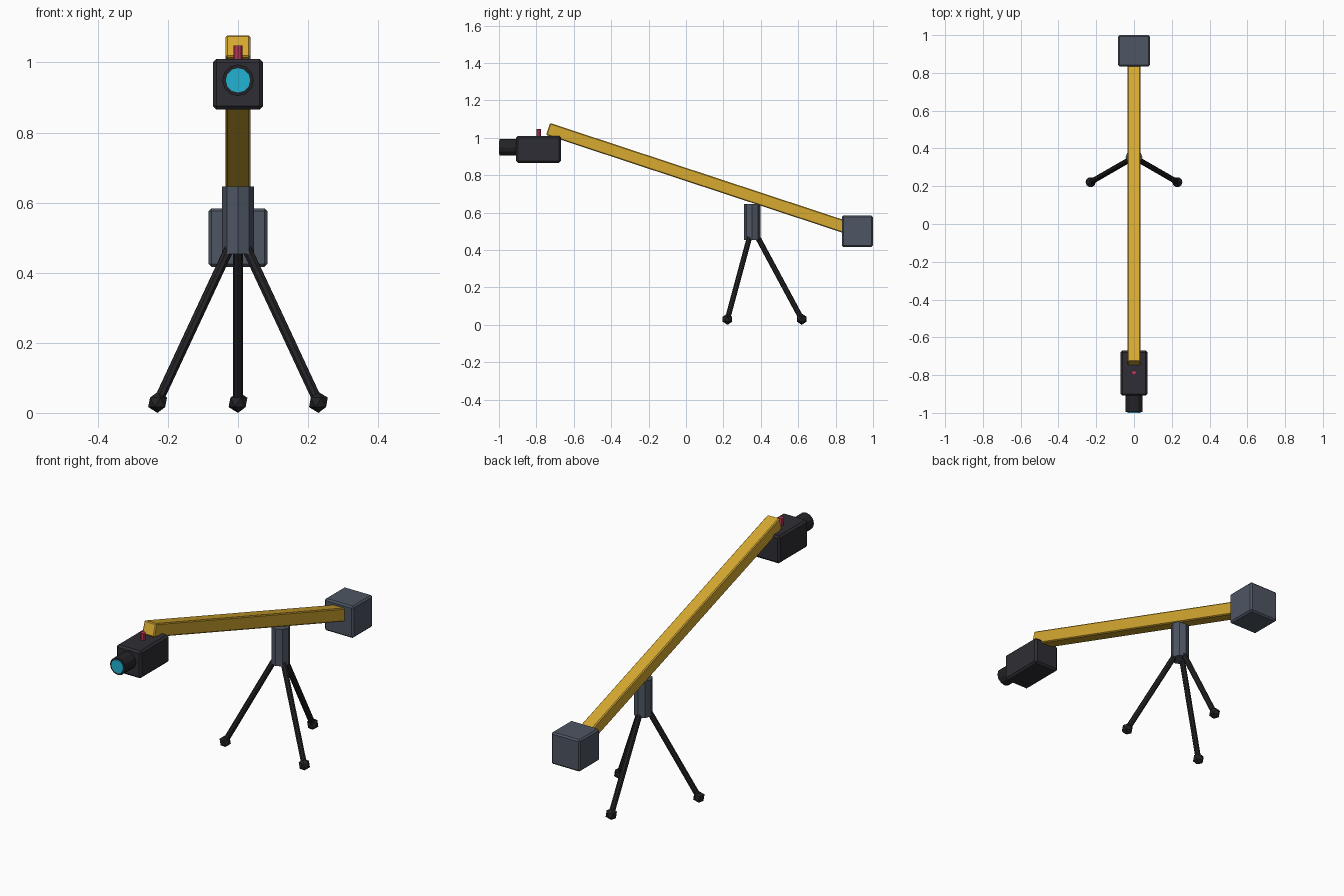
import bpy, math
from mathutils import Vector

if "Cube" in bpy.data.objects:
    bpy.data.objects.remove(bpy.data.objects["Cube"])


def material(name, rgb):
    m = bpy.data.materials.new(name)
    m.diffuse_color = (*rgb, 1)
    m.use_nodes = True
    m.node_tree.nodes["Principled BSDF"].inputs["Base Color"].default_value = m.diffuse_color
    return m


GOLD = material("gold", (0.68, 0.40, 0.03))
BODY = material("charcoal", (0.027, 0.027, 0.035))
BLACK = material("black", (0.017, 0.017, 0.020))
STEEL = material("slate grey", (0.075, 0.092, 0.125))
CYAN = material("cyan glass", (0.016, 0.45, 0.65))
RED = material("red", (0.55, 0.04, 0.10))


def finish(name, mat):
    ob = bpy.context.object
    ob.name = name
    ob.data.materials.append(mat)
    return ob


def box(name, mat, center, size, bevel, tilt=0.0):
    bpy.ops.mesh.primitive_cube_add(size=1, location=center, rotation=(tilt, 0, 0))
    ob = finish(name, mat)
    for v in ob.data.vertices:
        v.co = [c * s for c, s in zip(v.co, size)]
    mod = ob.modifiers.new("bevel", 'BEVEL')
    mod.width = bevel
    mod.segments = 1
    return ob


def rod(name, mat, a, b, radius, sides):
    a, b = Vector(a), Vector(b)
    d = b - a
    bpy.ops.mesh.primitive_cylinder_add(
        vertices=sides, radius=radius, depth=d.length, location=(a + b) / 2,
        rotation=d.to_track_quat('Z', 'Y').to_euler())
    return finish(name, mat)


# Tilted boom and counterweight
start, end = Vector((0, -0.737, 1.047)), Vector((0, 0.90, 0.507))
d = end - start
box("boom", GOLD, (start + end) / 2, (0.07, d.length, 0.067), 0.005,
    math.atan2(d.z, d.y))
box("counterweight", STEEL, (0, 0.9165, 0.5), (0.167, 0.167, 0.167), 0.008)

# Camera with lens and record light
box("camera_body", BODY, (0, -0.789, 0.938), (0.144, 0.24, 0.144), 0.01)
rod("lens_barrel", BLACK, (0, -0.88, 0.949), (0, -0.996, 0.949), 0.045, 12)
rod("lens_glass", CYAN, (0, -0.992, 0.949), (0, -1.0, 0.949), 0.035, 12)
rod("record_light", RED, (0, -0.787, 1.0), (0, -0.787, 1.048), 0.013, 8)

# Tripod: post, three splayed legs and feet
PY = 0.354
rod("post", STEEL, (0, PY, 0.453), (0, PY, 0.646), 0.045, 8)
for i in range(3):
    ang = math.radians(90 + 120 * i)
    c, s = math.cos(ang), math.sin(ang)
    foot = (0.265 * c, PY + 0.265 * s, 0.03)
    rod(f"leg_{i + 1}", BLACK, (0.02 * c, PY + 0.02 * s, 0.485), foot, 0.0145, 8)
    bpy.ops.mesh.primitive_ico_sphere_add(subdivisions=1, radius=0.03, location=foot)
    finish(f"foot_{i + 1}", BLACK)
